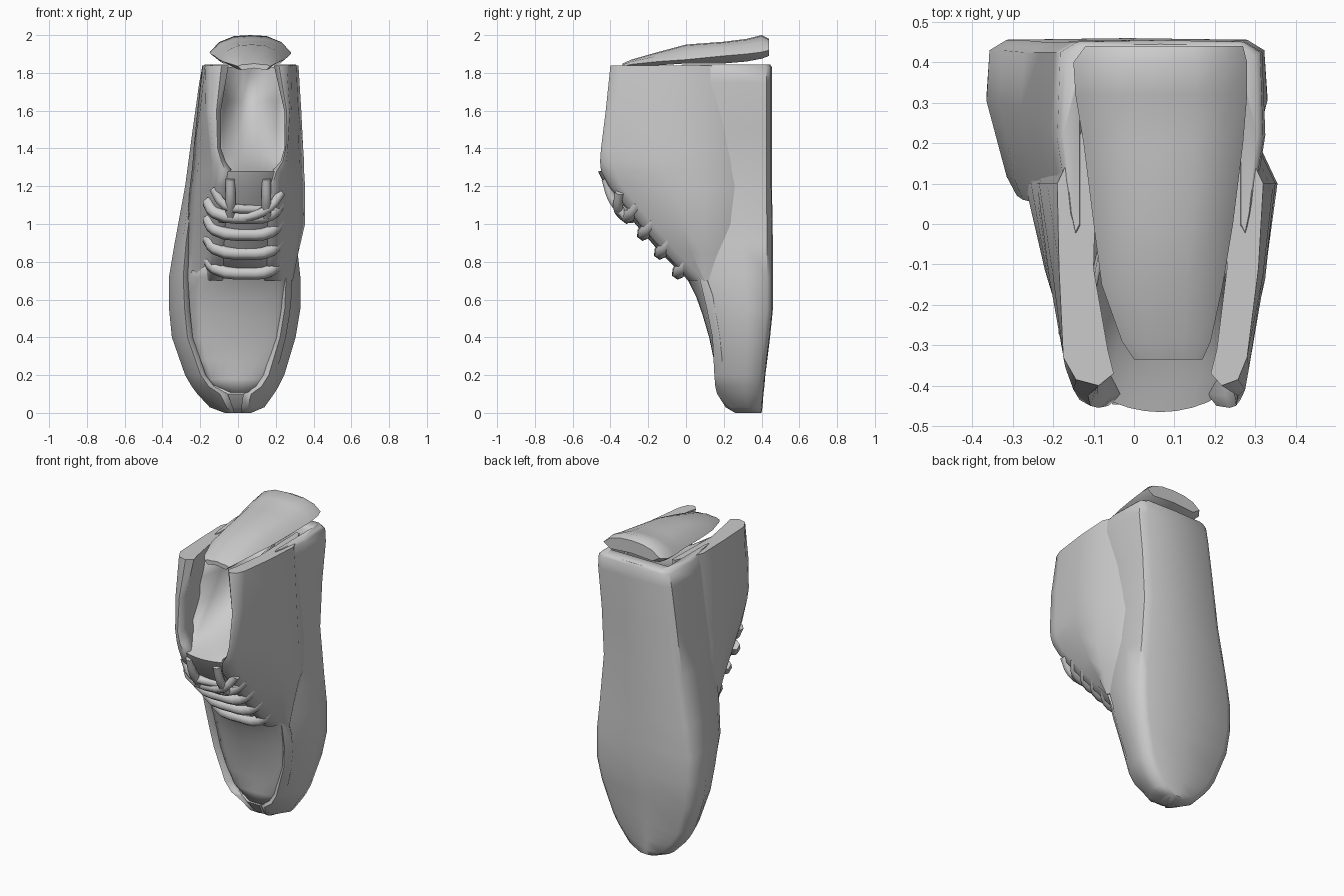
import bpy, bmesh, math


def loft(name, rings, closed=True, angle=45, thick=0):
    """Skin a list of equally long point rings."""
    bm = bmesh.new()
    vs = [[bm.verts.new(p) for p in r] for r in rings]
    n = len(rings[0])
    for a, b in zip(vs, vs[1:]):
        for i in range(n if closed else n - 1):
            j = (i + 1) % n
            bm.faces.new((a[i], a[j], b[j], b[i]))
    if closed:
        bm.faces.new(vs[0])
        bm.faces.new(vs[-1])
    bmesh.ops.recalc_face_normals(bm, faces=bm.faces)
    me = bpy.data.meshes.new(name)
    bm.to_mesh(me)
    bm.free()
    ob = bpy.data.objects.new(name, me)
    bpy.context.collection.objects.link(ob)
    if thick:
        mod = ob.modifiers.new("thickness", 'SOLIDIFY')
        mod.thickness = thick
        mod.offset = 0
    bpy.ops.object.select_all(action='DESELECT')
    ob.select_set(True)
    bpy.context.view_layer.objects.active = ob
    bpy.ops.object.shade_smooth_by_angle(angle=math.radians(angle))
    return ob


# Sole with raised rim, toe down: z, left, right, rim y, sole y, rim width, floor y
def sole_ring(z, l, r, yf, yb, w, fy):
    e = min(.05, (r - l) * .2)
    c = (l + r) / 2
    d = min(.24, (yb - yf) * .6)
    half = [(w, yf + .02), (w * .75, yf), (w * .5, yf + d * .2), (w * .28, yf + d * .55), (0, yf + d),
            (e * .15, yb - .03), (e, yb - .004)]
    pts = [(l + dx, y) for dx, y in half] + [(c, yb)]
    pts += [(r - dx, y) for dx, y in reversed(half)]
    pts += [(r - w, fy), (c, fy), (l + w, fy)]
    return [(x, y, z) for x, y in pts]


sole = [(0, -.07, .07, .26, .40, .05, .265), (.03, -.15, .14, .21, .405, .12, .215),
        (.10, -.215, .19, .165, .41, .16, .17), (.14, -.245, .215, .155, .415, .12, .19),
        (.2, -.28, .245, .15, .42, .11, .30), (.4, -.35, .305, .14, .445, .11, .34),
        (.55, -.365, .33, .11, .46, .11, .34), (.72, -.365, .33, .07, .46, .10, .34),
        (.9, -.335, .31, .06, .46, .08, .34), (1.2, -.28, .285, .05, .455, .06, .34),
        (1.5, -.24, .30, .02, .455, .06, .34), (1.75, -.205, .325, -.02, .455, .06, .34),
        (1.83, -.19, .32, -.03, .455, .06, .35), (1.845, -.175, .305, -.02, .445, .04, .37)]
loft("sole", [sole_ring(*s) for s in sole], angle=55)


# Side walls of the upper: z, outer x, rim x, inner x, front y
def wall_ring(z, xo, xr, xi, yf, s):
    ym = (yf + .18) / 2
    pts = [(xo - s * .08, .27), (xo, .10), (xo + (xr - xo) * .3, ym), (xr, yf + .07),
           (xr * .75 + xi * .25, yf + .015), (xr * .3 + xi * .7, yf), (xi, yf + .03),
           (xi + s * .015, yf + .09), (xo - s * .09, max(ym, yf + .10)), (xo - s * .1, .27)]
    return [(x, y, z) for x, y in pts]


left = [(.70, -.27, -.18, -.06, .01), (.85, -.27, -.16, -.06, -.12), (1.0, -.27, -.15, -.05, -.25),
        (1.2, -.255, -.14, -.045, -.41), (1.28, -.245, -.14, -.03, -.45),
        (1.33, -.24, -.14, -.065, -.455), (1.4, -.235, -.15, -.09, -.45),
        (1.6, -.215, -.17, -.09, -.425), (1.84, -.19, -.175, -.05, -.40)]
right = [(.70, .29, .24, .13, .01), (.85, .32, .24, .14, -.12), (1.0, .355, .24, .14, -.25),
         (1.2, .355, .25, .15, -.41), (1.28, .35, .26, .18, -.45),
         (1.33, .35, .265, .225, -.455), (1.4, .345, .27, .245, -.45),
         (1.6, .335, .285, .245, -.425), (1.84, .32, .28, .19, -.40)]
loft("left_quarter", [wall_ring(*q, -1) for q in left], angle=60)
loft("right_quarter", [wall_ring(*q, 1) for q in right], angle=60)


# Curved sheet across x: end height ys, middle height yc
def arch(z, l, r, ys, yc, n=8):
    return [(l + (r - l) * i / n, ys + (yc - ys) * math.sin(math.pi * i / n) ** .7, z)
            for i in range(n + 1)]


# Toe cap set inside the rim
cap = [(.11, -.10, .10, .22, .175), (.18, -.18, .17, .21, .165), (.28, -.22, .22, .19, .155),
       (.4, -.25, .25, .18, .13), (.52, -.26, .27, .16, .095), (.62, -.27, .28, .14, .06),
       (.72, -.26, .28, .10, .01), (.80, -.22, .27, .06, -.05)]
loft("toe_cap", [arch(*c) for c in cap], closed=False, thick=.015)

# Tongue under the laces, folding over into a bowl-shaped lining behind the opening
tongue = [(.72, -.14, .22, .05, .0), (.85, -.11, .19, -.07, -.13), (1.0, -.10, .19, -.20, -.26),
          (1.2, -.10, .20, -.37, -.42), (1.275, -.09, .22, -.41, -.46),
          (1.29, -.10, .24, -.38, -.40), (1.35, -.13, .26, -.33, -.22), (1.5, -.14, .26, -.28, .0),
          (1.65, -.13, .26, -.25, .14), (1.83, -.11, .25, -.22, .24)]
loft("tongue_and_lining", [arch(*t) for t in tongue], closed=False, thick=.012)


# Heel counter closing the top end: y, left, right, edge z, crown z, underside z
def heel_ring(y, l, r, ze, zt, zb):
    w = r - l
    return [(l, y, ze), (l + w * .12, y, ze + (zt - ze) * .6), (l + w * .3, y, zt - .005),
            (l + w * .5, y, zt), (l + w * .7, y, zt - .005), (l + w * .88, y, ze + (zt - ze) * .6),
            (r, y, ze), (r - w * .12, y, zb), (l + w * .5, y, zb + .01), (l + w * .12, y, zb)]


heel = [(-.335, .0, .17, 1.835, 1.85, 1.815), (-.29, -.03, .19, 1.845, 1.87, 1.82),
        (-.15, -.08, .22, 1.86, 1.91, 1.84), (0, -.10, .245, 1.87, 1.95, 1.85),
        (.2, -.125, .27, 1.89, 1.965, 1.85), (.32, -.145, .28, 1.90, 1.98, 1.86),
        (.40, -.15, .28, 1.91, 2.0, 1.875), (.44, -.12, .27, 1.92, 1.98, 1.89)]
loft("heel_counter", [heel_ring(*h) for h in heel], angle=50)


# Laces
def lace(name, pts, radius):
    cu = bpy.data.curves.new(name, 'CURVE')
    cu.dimensions = '3D'
    cu.resolution_u = 3
    cu.bevel_depth = radius
    cu.bevel_resolution = 1
    cu.use_fill_caps = True
    sp = cu.splines.new('BEZIER')
    sp.bezier_points.add(len(pts) - 1)
    for b, p in zip(sp.bezier_points, pts):
        b.co = p
        b.handle_left_type = b.handle_right_type = 'AUTO'
    ob = bpy.data.objects.new(name, cu)
    bpy.context.collection.objects.link(ob)


for i, (z, y) in enumerate([(.755, -.03), (.86, -.125), (.96, -.215), (1.05, -.30)]):
    lace(f"lace_{i}", [(-.16, y + .05, z + .07), (-.12, y, z + .01), (.05, y - .01, z - .015),
                       (.17, y, z + .0), (.22, y + .05, z + .06)], .034)
lace("lace_cross_left", [(-.13, -.35, 1.19), (-.07, -.36, 1.10), (.05, -.34, 1.08), (.2, -.29, 1.08)], .026)
lace("lace_cross_right", [(.23, -.35, 1.17), (.17, -.36, 1.09), (.06, -.33, 1.04), (-.1, -.28, 1.03)], .026)
for i, x in enumerate((-.04, .15)):
    lace(f"lace_end_{i}", [(x, -.425, 1.24), (x, -.39, 1.13), (x, -.32, 1.04)], .026)
